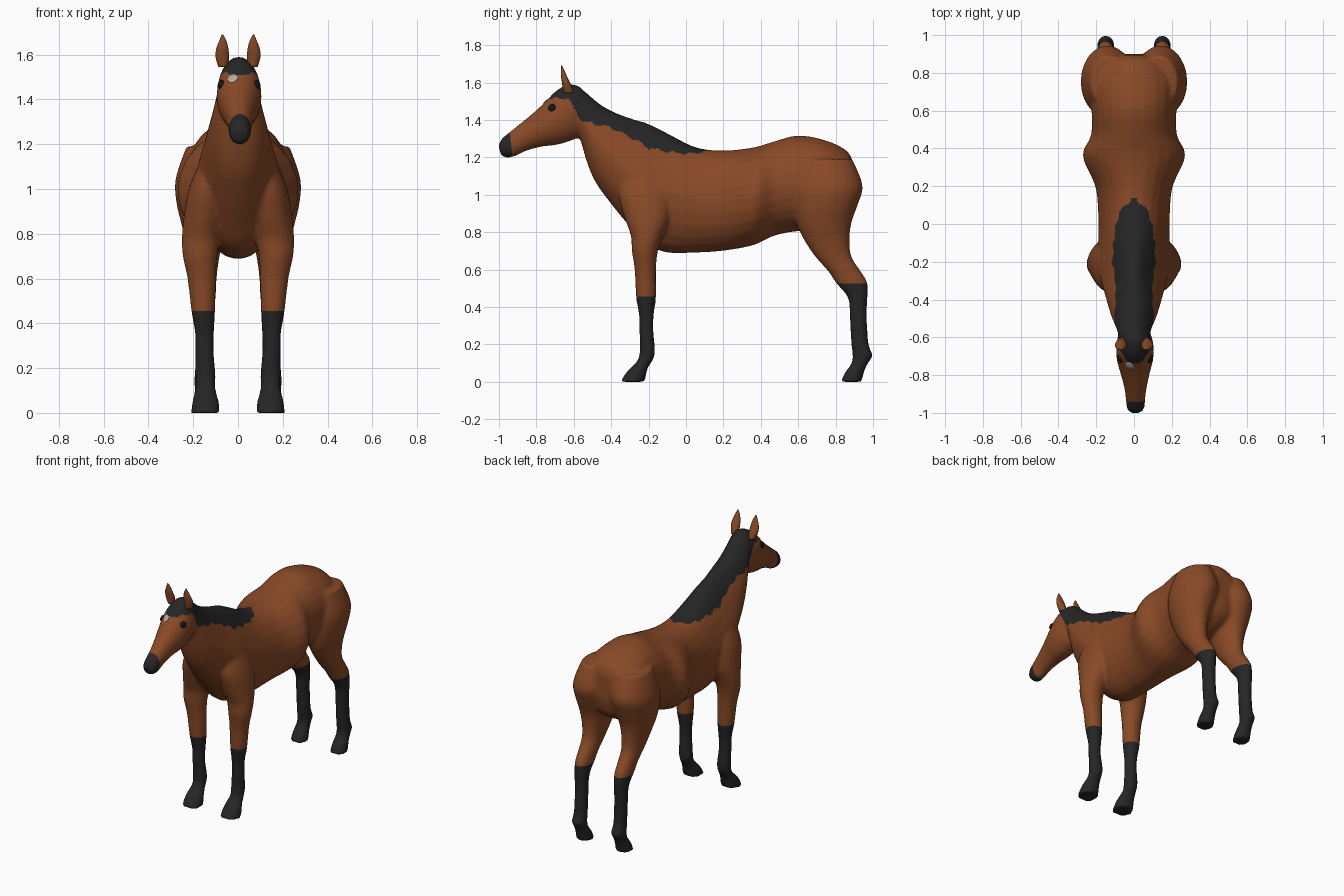
import bpy, bmesh, math
from mathutils import Vector
from mathutils.bvhtree import BVHTree

if "Cube" in bpy.data.objects:
    bpy.data.objects.remove(bpy.data.objects["Cube"])


def material(name, rgb):
    m = bpy.data.materials.new(name)
    m.diffuse_color = (*rgb, 1)
    m.use_nodes = True
    m.node_tree.nodes["Principled BSDF"].inputs["Base Color"].default_value = m.diffuse_color
    return m


COAT = material("bay_coat", (0.25, 0.068, 0.02))
DARK = material("black_points", (0.019, 0.019, 0.02))
STAR = material("pale_star", (0.45, 0.40, 0.37))
EYE = material("dark_eye", (0.008, 0.007, 0.007))


def spline(rows, steps):
    """Catmull-Rom interpolation of cross-section rows."""
    out = []
    for i in range(len(rows) - 1):
        p = [rows[max(0, min(len(rows) - 1, i + k))] for k in (-1, 0, 1, 2)]
        for s in range(steps):
            t = s / steps
            out.append([0.5 * (2 * b + (c - a) * t + (2 * a - 5 * b + 4 * c - d) * t * t
                               + (3 * b - a - 3 * c + d) * t ** 3) for a, b, c, d in zip(*p)])
    return out + [list(rows[-1])]


def loft(bm, rows, side=1, sides=24, steps=4):
    """Skin rows of (centre x, y and z of one edge, y and z of the other, half width, pinch)."""
    rings = []
    for x, ay, az, by, bz, w, pinch in spline(rows, steps):
        ring = []
        for k in range(sides):
            a = 2 * math.pi * k / sides
            c, s = math.cos(a), math.sin(a)
            px = x + w * s * (1 - pinch * max(0, c))
            ring.append(bm.verts.new((side * px, (ay + by) / 2 + c * (ay - by) / 2,
                                      (az + bz) / 2 + c * (az - bz) / 2)))
        rings.append(ring)
    faces = [bm.faces.new(rings[0]), bm.faces.new(rings[-1][::-1])]
    for r, q in zip(rings, rings[1:]):
        for k in range(sides):
            j = (k + 1) % sides
            faces.append(bm.faces.new((r[k], q[k], q[j], r[j])))
    bmesh.ops.recalc_face_normals(bm, faces=faces)


def make_object(name, bm, mats):
    me = bpy.data.meshes.new(name)
    for f in bm.faces:
        f.smooth = True
    bm.to_mesh(me)
    for m in mats:
        me.materials.append(m)
    ob = bpy.data.objects.new(name, me)
    bpy.context.collection.objects.link(ob)
    return ob


# Trunk and neck, rump to poll: upper edge, lower edge, half width, pinch of the topline
TRUNK = [
    (0, .895, 1.17, .90, .99, .07, 0), (0, .86, 1.235, .865, .88, .16, 0),
    (0, .75, 1.29, .75, .81, .235, 0), (0, .6, 1.317, .6, .805, .225, 0),
    (0, .47, 1.285, .47, .78, .228, 0), (0, .36, 1.253, .36, .73, .272, 0),
    (0, .2, 1.237, .2, .70, .205, 0), (0, .05, 1.255, .05, .69, .19, .1),
    (0, -.1, 1.33, -.1, .69, .19, .3), (0, -.2, 1.38, -.22, .74, .19, .4),
    (0, -.28, 1.405, -.31, .84, .175, .4), (0, -.34, 1.425, -.40, .95, .155, .3),
    (0, -.40, 1.45, -.48, 1.06, .135, .2), (0, -.46, 1.485, -.525, 1.16, .118, .2),
    (0, -.52, 1.535, -.555, 1.26, .1, .2), (0, -.58, 1.585, -.58, 1.35, .085, .1)]

# Head, poll to muzzle
HEAD = [
    (.003, -.56, 1.575, -.56, 1.37, .065, 0), (.004, -.62, 1.592, -.575, 1.31, .09, 0),
    (.005, -.69, 1.56, -.64, 1.28, .1, 0), (.005, -.75, 1.50, -.70, 1.265, .095, 0),
    (.006, -.82, 1.435, -.78, 1.255, .075, 0), (.008, -.89, 1.378, -.86, 1.232, .058, 0),
    (.008, -.95, 1.33, -.91, 1.207, .051, 0), (.008, -.987, 1.298, -.95, 1.198, .048, 0),
    (.008, -1.003, 1.26, -.985, 1.203, .034, 0)]

# Legs, top to hoof: front edge, back edge, half width
FRONT_LEG = [
    (.11, -.34, 1.12, -.12, 1.12, .06, 0), (.135, -.36, 1.0, -.08, 1.0, .085, 0),
    (.15, -.33, .88, -.085, .88, .092, 0), (.165, -.295, .78, -.125, .78, .086, 0),
    (.17, -.29, .7, -.15, .7, .077, 0), (.162, -.275, .6, -.16, .6, .064, 0),
    (.155, -.267, .45, -.16, .45, .053, 0), (.15, -.252, .36, -.172, .36, .043, 0),
    (.15, -.25, .28, -.175, .28, .041, 0), (.145, -.247, .17, -.165, .17, .046, 0),
    (.145, -.262, .11, -.175, .12, .044, 0), (.145, -.315, .055, -.205, .07, .057, 0),
    (.145, -.352, .0, -.22, .0, .066, 0)]
HIND_LEG = [
    (.13, .61, 1.19, .89, 1.19, .1, 0), (.14, .57, 1.05, .945, 1.05, .138, 0),
    (.145, .57, .95, .92, .95, .132, 0), (.15, .59, .85, .885, .85, .105, 0),
    (.15, .63, .76, .875, .76, .08, 0), (.15, .69, .67, .885, .67, .063, 0),
    (.15, .76, .59, .935, .59, .054, 0), (.15, .8, .53, .97, .53, .051, 0),
    (.15, .865, .45, .97, .44, .045, 0), (.15, .875, .35, .967, .35, .042, 0),
    (.15, .883, .2, .977, .2, .042, 0), (.15, .89, .15, 1.0, .14, .046, 0),
    (.15, .885, .1, .98, .11, .044, 0), (.15, .85, .05, .955, .06, .05, 0),
    (.15, .826, .0, .94, .0, .056, 0)]

bm = bmesh.new()
loft(bm, TRUNK)
loft(bm, HEAD)
for side in (1, -1):
    loft(bm, FRONT_LEG, side)
    loft(bm, HIND_LEG, side)
cage = make_object("body_cage", bm, [])

# Fuse the parts into one skin
remesh = cage.modifiers.new("fuse", 'REMESH')
remesh.mode = 'VOXEL'
remesh.voxel_size = 0.011
soften = cage.modifiers.new("soften", 'SMOOTH')
soften.factor = 0.5
soften.iterations = 7
bpy.context.view_layer.update()
skin = cage.evaluated_get(bpy.context.evaluated_depsgraph_get()).to_mesh()
bm = bmesh.new()
bm.from_mesh(skin)
bpy.data.objects.remove(cage)


def cut(point, normal, keep):
    """Slice a clean colour border through part of the skin."""
    faces = [f for f in bm.faces if keep(f.calc_center_median())]
    geom = faces + list({e for f in faces for e in f.edges}) + list({v for f in faces for v in f.verts})
    bmesh.ops.bisect_plane(bm, geom=geom, plane_co=point, plane_no=normal)


MUZZLE_P, MUZZLE_N = Vector((0, -.935, 1.27)), Vector((0, -1, -.1))
cut((0, 0, .455), (0, 0, 1), lambda c: c.y < .3 and c.z < .6)
cut((0, 0, .525), (0, 0, 1), lambda c: c.y > .5 and c.z < .65)
cut(MUZZLE_P, MUZZLE_N, lambda c: c.y < -.85)

# Lower border of the mane, as (y, z)
MANE = [(-.8, 1.515), (-.63, 1.515), (-.6, 1.46), (-.56, 1.4), (-.5, 1.38), (-.4, 1.36),
        (-.3, 1.31), (-.2, 1.25), (-.1, 1.23), (0, 1.217), (.14, 1.236)]


def mane_edge(y):
    for (y0, z0), (y1, z1) in zip(MANE, MANE[1:]):
        if y0 <= y <= y1:
            return z0 + (z1 - z0) * (y - y0) / (y1 - y0) + .006 * math.sin(70 * y)
    return 9


for f in bm.faces:
    c = f.calc_center_median()
    sock = c.z < (.455 if c.y < .3 else .525)
    muzzle = c.y < -.85 and (c - MUZZLE_P).dot(MUZZLE_N) > 0
    mane = c.z > mane_edge(c.y) and abs(c.x) < (.13 if c.y < -.05 else .1)
    f.material_index = int(sock or muzzle or mane)
tree = BVHTree.FromBMesh(bm)
make_object("body", bm, [COAT, DARK])


def plate(name, near, size, depth, mat):
    """Small rounded plate lying on the skin."""
    co, normal, _, _ = tree.find_nearest(Vector(near))
    b = bmesh.new()
    bmesh.ops.create_uvsphere(b, u_segments=20, v_segments=10, radius=1)
    ob = make_object(name, b, [mat])
    ob.location = co
    ob.rotation_euler = normal.to_track_quat('Z', 'Y').to_euler()
    ob.scale = (size, size, depth)


# Star on the forehead, and eyes
plate("forehead_star", (-.03, -.76, 1.505), .024, .005, STAR)
for side, name in ((1, "left"), (-1, "right")):
    plate(name + "_eye", (side * .12 + .005, -.735, 1.485), .021, .012, EYE)

# Ears
EAR = [(.066, -.655, 1.545, -.60, 1.545, .022, 0), (.07, -.662, 1.59, -.615, 1.59, .031, 0),
       (.07, -.668, 1.63, -.635, 1.63, .027, 0), (.068, -.669, 1.665, -.65, 1.665, .015, 0),
       (.07, -.667, 1.69, -.662, 1.69, .003, 0)]
for side, name in ((1, "left_ear"), (-1, "right_ear")):
    b = bmesh.new()
    loft(b, EAR, side, 14)
    make_object(name, b, [COAT])
